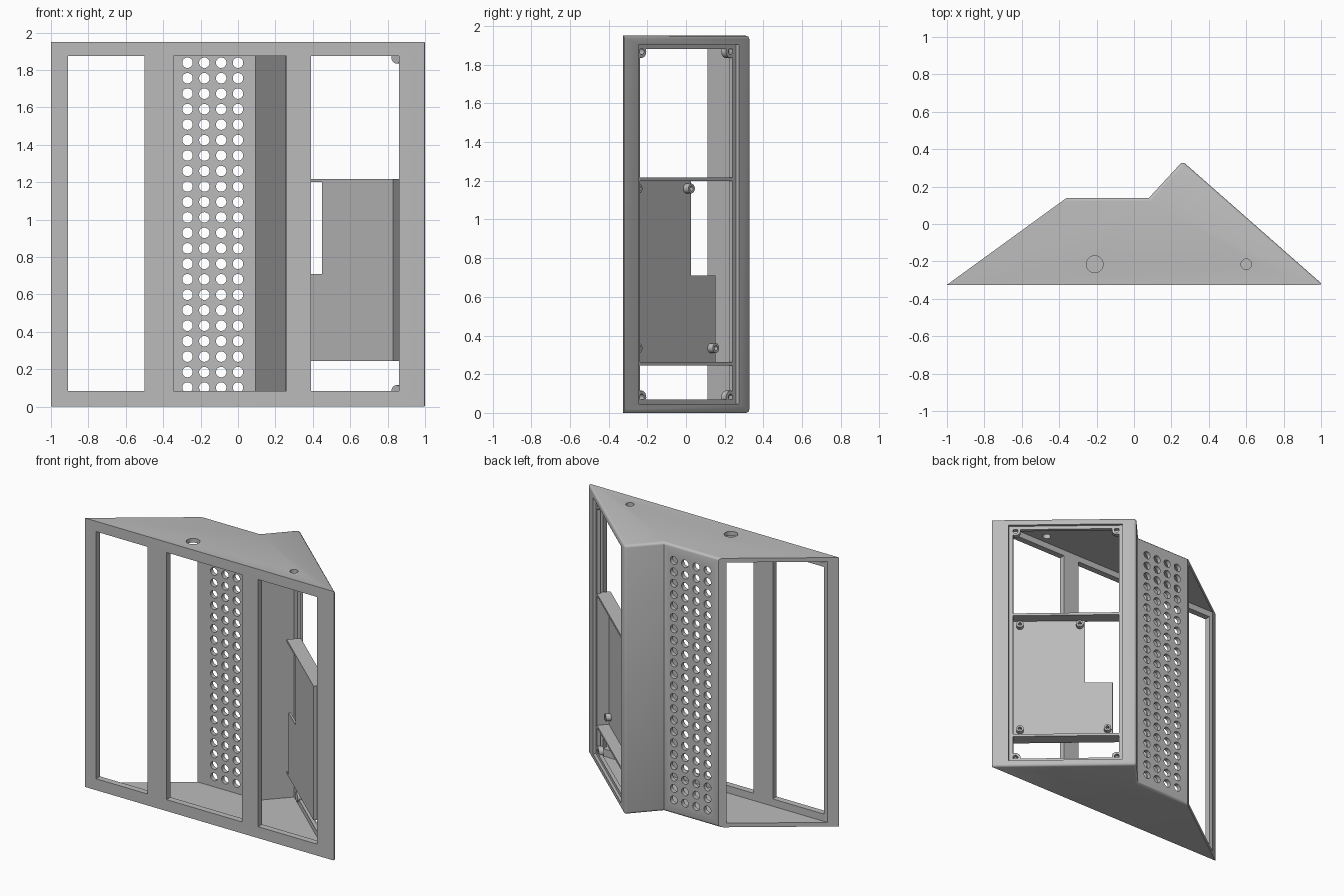
import bpy, bmesh, math
from mathutils import Vector, Matrix

cube = bpy.data.objects.get("Cube")
if cube:
    bpy.data.objects.remove(cube, do_unlink=True)

grey = bpy.data.materials.new("plain_grey")
grey.use_nodes = True
grey.diffuse_color = (0.5, 0.5, 0.5, 1)
grey.node_tree.nodes["Principled BSDF"].inputs["Base Color"].default_value = (0.5, 0.5, 0.5, 1)

HEIGHT = 1.95
FRONT = -0.325
CORNER = Vector((1.01, FRONT, 0))
APEX = Vector((0.26, 0.335, 0))
ALONG = (APEX - CORNER).normalized()
INWARD = Vector((-ALONG.y, ALONG.x, 0))


def wall(s, d, z):
    """Point on the slanted right wall: distance along, depth inward, height."""
    return CORNER + ALONG * s + INWARD * d + Vector((0, 0, z))


def extrude(bm, points, vector):
    low = [bm.verts.new(p) for p in points]
    high = [bm.verts.new(Vector(p) + Vector(vector)) for p in points]
    bm.faces.new(low)
    bm.faces.new(high[::-1])
    for i in range(len(low)):
        j = (i + 1) % len(low)
        bm.faces.new((low[i], high[i], high[j], low[j]))
    return low, high


def rect(bm, x0, x1, y0, y1, z0, z1):
    extrude(bm, [(x0, y0, z0), (x1, y0, z0), (x1, y1, z0), (x0, y1, z0)], (0, 0, z1 - z0))


def block(bm, s0, s1, d0, d1, z0, z1):
    points = [wall(s, d, z0) for s, d in ((s0, d0), (s1, d0), (s1, d1), (s0, d1))]
    extrude(bm, points, (0, 0, z1 - z0))


def cylinder(bm, centre, axis, radius, depth, sides=24):
    turn = Vector(axis).to_track_quat('Z', 'Y').to_matrix().to_4x4()
    bmesh.ops.create_cone(bm, cap_ends=True, segments=sides, radius1=radius, radius2=radius,
                          depth=depth, matrix=Matrix.Translation(centre) @ turn)


def finish(bm, name):
    bmesh.ops.recalc_face_normals(bm, faces=bm.faces)
    mesh = bpy.data.meshes.new(name)
    bm.to_mesh(mesh)
    bm.free()
    mesh.materials.append(grey)
    obj = bpy.data.objects.new(name, mesh)
    bpy.context.collection.objects.link(obj)
    return obj


def cut(obj, bm):
    cutter = finish(bm, "cutter")
    cutter.hide_render = True
    mod = obj.modifiers.new("cut", 'BOOLEAN')
    mod.operation, mod.solver, mod.object = 'DIFFERENCE', 'EXACT', cutter
    bpy.context.view_layer.objects.active = obj
    bpy.ops.object.modifier_apply(modifier=mod.name)
    bpy.data.objects.remove(cutter, do_unlink=True)


def smooth(obj):
    bpy.ops.object.select_all(action='DESELECT')
    obj.select_set(True)
    bpy.context.view_layer.objects.active = obj
    bpy.ops.object.shade_smooth_by_angle(angle=math.radians(35))


# Outer body with rounded back and right edges
bm = bmesh.new()
outline = [(-1, FRONT, 0), CORNER, APEX, (0.08, 0.14, 0), (-0.36, 0.14, 0)]
low, high = extrude(bm, outline, (0, 0, HEIGHT))
rounded = [bm.edges.get((ring[i], ring[i + 1])) for ring in (low, high) for i in (1, 2, 3)]
rounded += [bm.edges.get((low[i], high[i])) for i in (1, 2)]
bmesh.ops.recalc_face_normals(bm, faces=bm.faces)
bmesh.ops.bevel(bm, geom=rounded, offset=0.018, segments=3, profile=0.5, affect='EDGES')
shell = finish(bm, "shell")

# Hollow interior, open through the slanted left side
THICK, INNER_FRONT, INNER_BACK = 0.045, FRONT + 0.045, 0.11
start = wall(0, THICK, 0)
near = start + ALONG * ((INNER_FRONT - start.y) / ALONG.y)
far = wall((APEX - CORNER).length - 0.03, THICK, 0)
bm = bmesh.new()
extrude(bm, [(x, y, 0.03) for x, y in ((-1.3, INNER_FRONT), near.xy, far.xy,
                                       (0.093, INNER_BACK), (-1.3, INNER_BACK))],
        (0, 0, HEIGHT - 0.06))
cut(shell, bm)

# Three tall front openings
bm = bmesh.new()
for x0, x1 in ((-0.91, -0.5), (-0.345, 0.26), (0.39, 0.86)):
    rect(bm, x0, x1, FRONT - 0.1, INNER_FRONT + 0.004, 0.083, 1.875)
cut(shell, bm)

# Stepped opening in the right wall
for s0, s1, d1, z0, z1 in ((0.125, 0.905, 0.02, 0.045, 1.905), (0.155, 0.88, 0.06, 0.07, 1.88)):
    bm = bmesh.new()
    block(bm, s0, s1, -0.1, d1, z0, z1)
    cut(shell, bm)

# Vent grid in the back wall and two holes in the top
bm = bmesh.new()
for column in range(4):
    for row in range(22):
        centre = (-0.27 + 0.09 * column, 0.125, 0.102 + 0.0827 * row)
        cylinder(bm, centre, (0, 1, 0), 0.028, 0.06)
for x, radius in ((-0.21, 0.045), (0.6, 0.028)):
    cylinder(bm, (x, -0.215, HEIGHT), (0, 0, 1), radius, 0.1, 32)
cut(shell, bm)
smooth(shell)

# Mounting tray behind the right opening
bm = bmesh.new()
profile = [(0.14, 0.255), (0.835, 0.255), (0.835, 0.71), (0.645, 0.71), (0.645, 1.21), (0.14, 1.21)]
extrude(bm, [wall(s, 0.1, z) for s, z in profile], INWARD * 0.015)
finish(bm, "tray_panel")

for name, z in (("lower_shelf", 0.245), ("upper_shelf", 1.2)):
    bm = bmesh.new()
    block(bm, 0.14, 0.885, 0.02, 0.115, z, z + 0.018)
    finish(bm, name)

bm = bmesh.new()
block(bm, 0.14, 0.155, 0.03, 0.114, 0.25, 1.21)
finish(bm, "tray_end_wall")


# Screw bosses at the opening corners and on the tray
def boss(name, s, z, d0, d1, radius):
    bm = bmesh.new()
    cylinder(bm, wall(s, (d0 + d1) / 2, z), INWARD, radius, d1 - d0)
    obj = finish(bm, name)
    bm = bmesh.new()
    cylinder(bm, wall(s, d0, z), INWARD, radius * 0.5, (d1 - d0) * 1.6)
    cut(obj, bm)
    smooth(obj)


for s in (0.17, 0.865):
    for z in (0.08, 1.87):
        boss("corner_boss", s, z, 0.021, 0.055, 0.035)
for s, z in ((0.2, 0.335), (0.2, 1.16), (0.61, 1.16), (0.8, 0.335)):
    boss("tray_boss", s, z, 0.065, 0.101, 0.025)
